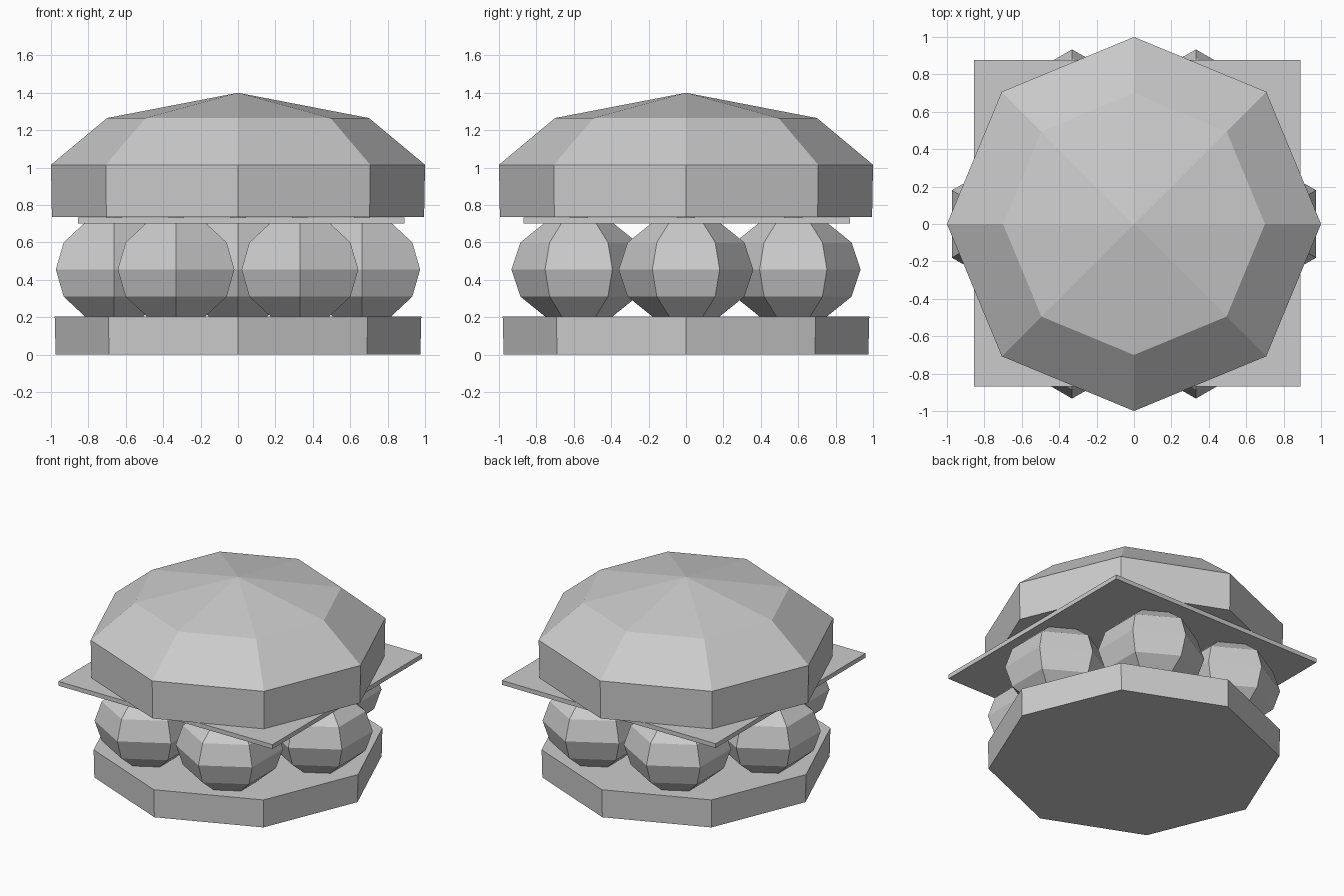
import bpy, bmesh
from math import sin, cos, pi
from mathutils import Matrix

if "Cube" in bpy.data.objects:
    bpy.data.objects.remove(bpy.data.objects["Cube"])


def add_object(name, bm):
    bmesh.ops.recalc_face_normals(bm, faces=bm.faces)
    mesh = bpy.data.meshes.new(name)
    bm.to_mesh(mesh)
    bm.free()
    obj = bpy.data.objects.new(name, mesh)
    bpy.context.collection.objects.link(obj)
    return obj


def octagon_solid(name, profile, apex=None):
    """Stack eight-sided rings of (radius, z), with a flat or pointed top."""
    bm = bmesh.new()
    n = 8
    rings = [[bm.verts.new((r * cos(2 * pi * i / n), r * sin(2 * pi * i / n), z))
              for i in range(n)] for r, z in profile]
    for low, high in zip(rings, rings[1:]):
        for i in range(n):
            j = (i + 1) % n
            bm.faces.new((low[i], low[j], high[j], high[i]))
    bm.faces.new(rings[0])
    top = rings[-1]
    if apex is None:
        bm.faces.new(top)
    else:
        tip = bm.verts.new((0, 0, apex))
        for i in range(n):
            bm.faces.new((top[i], top[(i + 1) % n], tip))
    return add_object(name, bm)


def ball(name, x, y):
    """Six-sided, slightly squashed ball with a corner facing front."""
    bm = bmesh.new()
    mat = (Matrix.Translation((x, y, 0.455)) @ Matrix.Diagonal((0.36, 0.36, 0.29, 1))
           @ Matrix.Rotation(pi / 6, 4, 'Z'))
    bmesh.ops.create_uvsphere(bm, u_segments=6, v_segments=6, radius=1)
    # Put a corner exactly on the y axis whatever the starting angle
    if any(abs(v.co.x) < 1e-4 and abs(v.co.y) > 0.9 for v in bm.verts):
        mat = mat @ Matrix.Rotation(-pi / 6, 4, 'Z')
    bmesh.ops.transform(bm, matrix=mat, verts=bm.verts)
    return add_object(name, bm)


# Buns
octagon_solid("bottom_bun", [(0.975, 0), (0.98, 0.205)])
octagon_solid("top_bun", [(0.995, 0.736), (1.0, 1.015), (0.70, 1.265)], apex=1.4)

# Ring of balls around a middle one
ball("middle_ball", 0, 0)
for k in range(6):
    ball(f"ball_{k + 1}", 0.662 * cos(k * pi / 3), 0.662 * sin(k * pi / 3))

# Cheese slice
bm = bmesh.new()
bmesh.ops.create_cube(bm, size=1, matrix=Matrix.Translation((0.017, 0.003, 0.717))
                      @ Matrix.Diagonal((1.745, 1.745, 0.032, 1)))
add_object("cheese_slice", bm)
